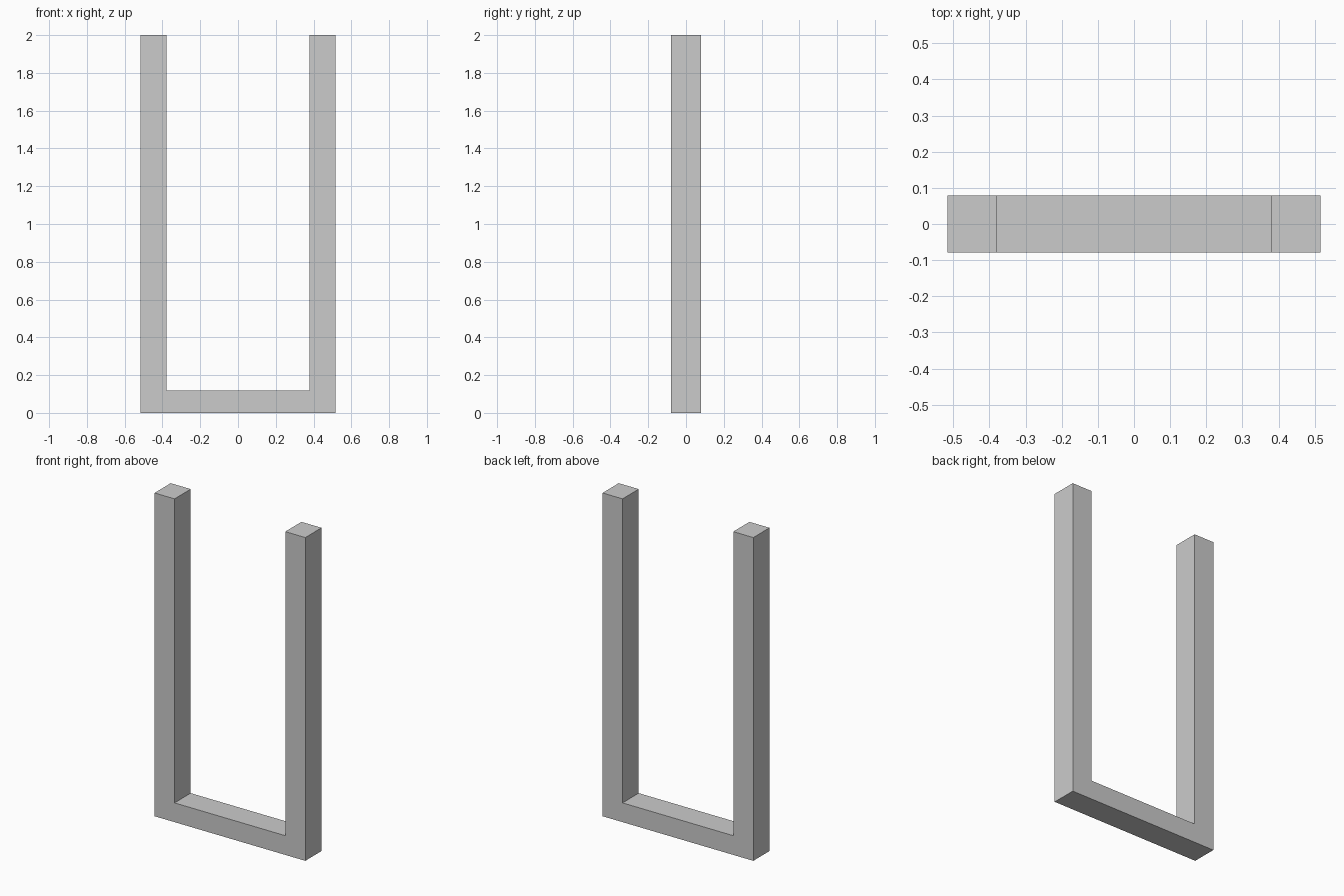
import bpy, bmesh

if "Cube" in bpy.data.objects:
    bpy.data.objects.remove(bpy.data.objects["Cube"])

HALF_W, INNER_W, HALF_D = 0.516, 0.379, 0.079
HEIGHT, SILL = 2.0, 0.119

# U-shaped front profile: right half, then mirrored left half
right = [(HALF_W, 0), (HALF_W, HEIGHT), (INNER_W, HEIGHT), (INNER_W, SILL)]
profile = right + [(-x, z) for x, z in reversed(right)]

# Extrude the profile through the depth
bm = bmesh.new()
face = bm.faces.new([bm.verts.new((x, -HALF_D, z)) for x, z in profile])
ext = bmesh.ops.extrude_face_region(bm, geom=[face], use_keep_orig=True)
verts = [g for g in ext["geom"] if isinstance(g, bmesh.types.BMVert)]
bmesh.ops.translate(bm, verts=verts, vec=(0, 2 * HALF_D, 0))
bmesh.ops.recalc_face_normals(bm, faces=bm.faces)

mesh = bpy.data.meshes.new("u_frame")
bm.to_mesh(mesh)
bm.free()
bpy.context.collection.objects.link(bpy.data.objects.new("u_frame", mesh))
